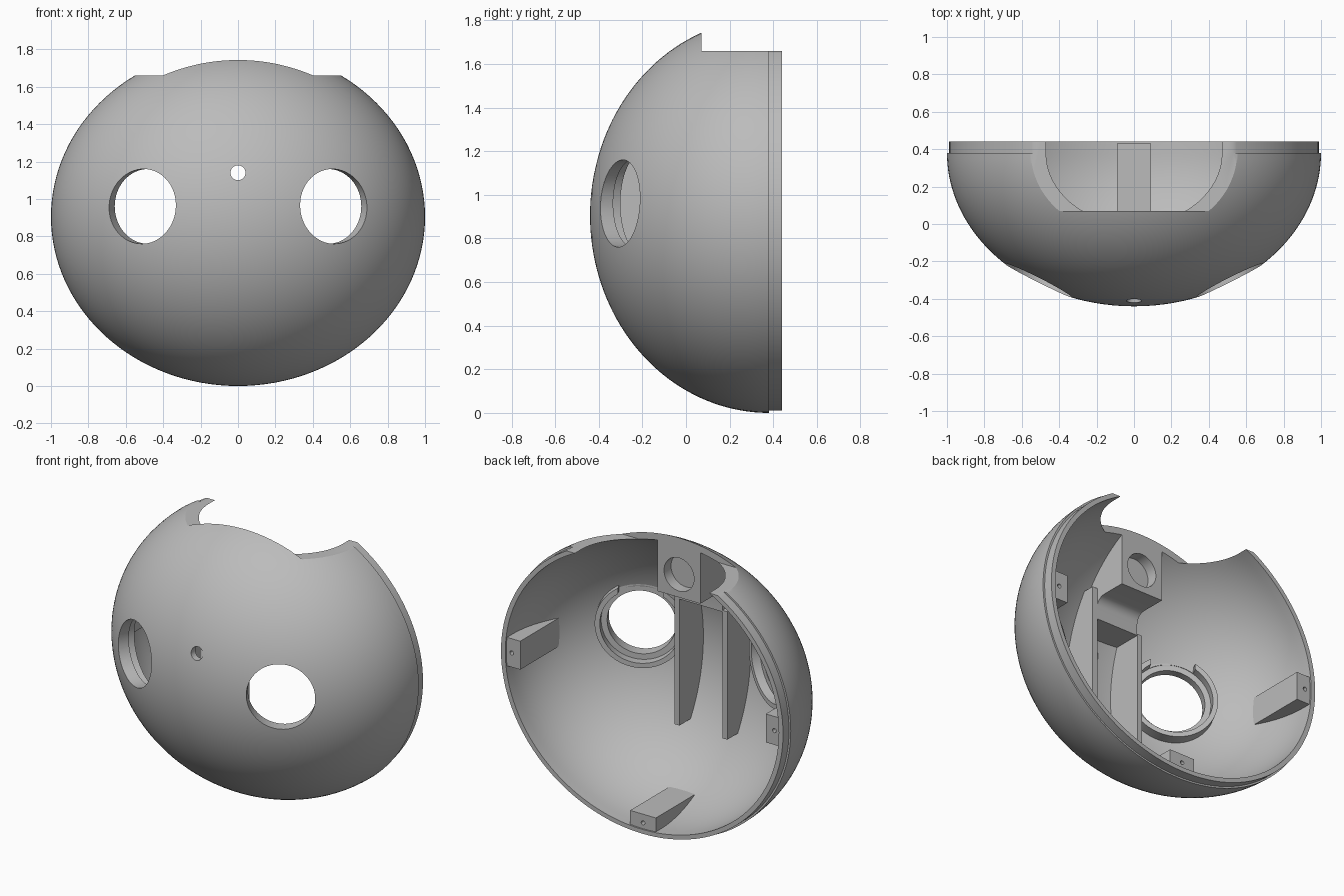
import bpy, bmesh, math
from mathutils import Matrix, Vector

cube = bpy.data.objects.get("Cube")
if cube:
    bpy.data.objects.remove(cube, do_unlink=True)

grey = bpy.data.materials.new("plain_grey")
grey.use_nodes = True
COLOR = (0.5, 0.5, 0.5, 1)
grey.diffuse_color = COLOR
grey.node_tree.nodes["Principled BSDF"].inputs["Base Color"].default_value = COLOR

MID = Vector((0, 0.38, 0.905))       # centre of the ellipsoid
RX, RY, RZ, WALL = 1.0, 0.82, 0.905, 0.042


def finish(name, bm):
    bmesh.ops.recalc_face_normals(bm, faces=bm.faces)
    mesh = bpy.data.meshes.new(name)
    bm.to_mesh(mesh)
    bm.free()
    mesh.materials.append(grey)
    ob = bpy.data.objects.new(name, mesh)
    bpy.context.collection.objects.link(ob)
    return ob


def box(name, x, y, z, matrix=Matrix()):
    """Box between the limits of three ranges."""
    bm = bmesh.new()
    centre = Vector([(a + b) / 2 for a, b in (x, y, z)])
    size = [b - a for a, b in (x, y, z)]
    bmesh.ops.create_cube(bm, size=1, matrix=matrix @ Matrix.Translation(centre) @ Matrix.Diagonal((*size, 1)))
    return finish(name, bm)


def rod(name, radius, near, far, matrix, sides=64):
    """Cylinder along the local y axis."""
    bm = bmesh.new()
    place = Matrix.Translation((0, (near + far) / 2, 0)) @ Matrix.Rotation(math.pi / 2, 4, 'X')
    bmesh.ops.create_cone(bm, cap_ends=True, segments=sides, radius1=radius, radius2=radius,
                          depth=far - near, matrix=matrix @ place)
    return finish(name, bm)


def prism(name, profile, x0, x1):
    """Profile in y, z extruded along x."""
    bm = bmesh.new()
    face = bm.faces.new([bm.verts.new((x0, y, z)) for y, z in profile])
    new = bmesh.ops.extrude_face_region(bm, geom=[face])["geom"]
    bmesh.ops.translate(bm, vec=(x1 - x0, 0, 0), verts=[v for v in new if isinstance(v, bmesh.types.BMVert)])
    return finish(name, bm)


def combine(ob, other, operation='DIFFERENCE', keep=False):
    mod = ob.modifiers.new("cut", 'BOOLEAN')
    mod.operation, mod.object, mod.solver = operation, other, 'EXACT'
    deps = bpy.context.evaluated_depsgraph_get()
    mesh = bpy.data.meshes.new_from_object(ob.evaluated_get(deps))
    ob.modifiers.clear()
    ob.data = mesh
    if not keep:
        bpy.data.objects.remove(other, do_unlink=True)


# Shell: outer arc, stepped rim lip, inner arc, spun about the depth axis
STEPS = 40
arc = [math.pi / 2 * i / STEPS for i in range(STEPS + 1)]
profile = [(math.sin(a), -RY * math.cos(a)) for a in arc]
profile += [(0.988, 0), (0.988, 0.06), (RX - WALL, 0.06)]
profile += [((RX - WALL) * math.sin(a), -(RY - WALL) * math.cos(a)) for a in reversed(arc)]
bm = bmesh.new()
verts = [bm.verts.new((r, y, 0)) for r, y in profile]
edges = [bm.edges.new(pair) for pair in zip(verts, verts[1:])]
bmesh.ops.spin(bm, geom=verts + edges, cent=(0, 0, 0), axis=(0, 1, 0), angle=2 * math.pi, steps=128)
bmesh.ops.remove_doubles(bm, verts=bm.verts, dist=0.0002)
bmesh.ops.transform(bm, matrix=Matrix.Translation(MID) @ Matrix.Diagonal((1, 1, RZ, 1)), verts=bm.verts)
shell = finish("shell", bm)

# Envelope that trims inner parts inside the wall thickness
bm = bmesh.new()
bmesh.ops.create_uvsphere(bm, u_segments=96, v_segments=64, radius=0.98,
                          matrix=Matrix.Translation(MID) @ Matrix.Diagonal((RX, RY, RZ, 1)))
envelope = finish("envelope", bm)
envelope.hide_render = True
parts = [shell]


def trim(ob):
    combine(ob, envelope, 'INTERSECT', keep=True)
    parts.append(ob)
    return ob


# Top notch and small forehead hole
combine(shell, box("cutter", (-1.2, 1.2), (0.07, 1), (1.66, 2.2)))
combine(shell, rod("cutter", 0.04, -0.7, -0.2, Matrix.Translation((0, 0, 1.14)), 32))

# Eye openings with stepped inner collars
for side, s in (("left", 1), ("right", -1)):
    frame = Matrix.Translation((s * 0.515, -0.31, 0.96)) @ Matrix.Rotation(s * math.radians(27), 4, 'Z')
    combine(shell, rod("cutter", 0.2, -0.3, 0.3, frame))
    collar = trim(rod(side + "_eye_collar", 0.265, -0.15, 0.13, frame))
    combine(collar, rod("cutter", 0.235, 0.075, 0.3, frame))
    combine(collar, rod("cutter", 0.2, -0.3, 0.3, frame))
    combine(collar, box("cutter", (-0.13, 0.13), (0.08, 0.3), (0.1, 0.4), frame))

# Upper block with a filleted underside and a round pocket
fillet = [(-0.09 - 0.06 * math.sin(a), 1.305 + 0.06 * math.cos(a)) for a in [math.pi / 12 * i for i in range(7)]]
block = trim(prism("upper_block", [(0.07, 1.9), (0.07, 1.365)] + fillet
                   + [(-0.15, 1.23), (-0.7, 1.23), (-0.7, 1.9)], -0.15, 0.15))
combine(block, rod("cutter", 0.105, 0.0, 0.2, Matrix.Translation((0, 0, 1.51))))

# Vertical ribs
for side, s, top in (("left", 1, 1.43), ("right", -1, 1.24)):
    trim(box(side + "_rib", sorted((s * 0.15, s * 0.185)), (-0.7, -0.149), (0.43, top)))

# Screw bosses around the rim
for name, x, z, hole in (("left", (0.86, 1.1), (0.815, 0.995), (0.92, 0.905)),
                         ("right", (-1.1, -0.86), (0.815, 0.995), (-0.92, 0.905)),
                         ("bottom", (-0.09, 0.09), (-0.1, 0.13), (0, 0.075))):
    boss = trim(box(name + "_screw_boss", x, (-0.3, 0.43), z))
    combine(boss, rod("cutter", 0.013, 0.33, 0.6, Matrix.Translation((hole[0], 0, hole[1])), 24))

bpy.data.objects.remove(envelope, do_unlink=True)

# Smooth curved surfaces, keep edges sharp
bpy.ops.object.select_all(action='DESELECT')
for ob in parts:
    ob.select_set(True)
bpy.context.view_layer.objects.active = shell
bpy.ops.object.shade_smooth_by_angle(angle=math.radians(30))
